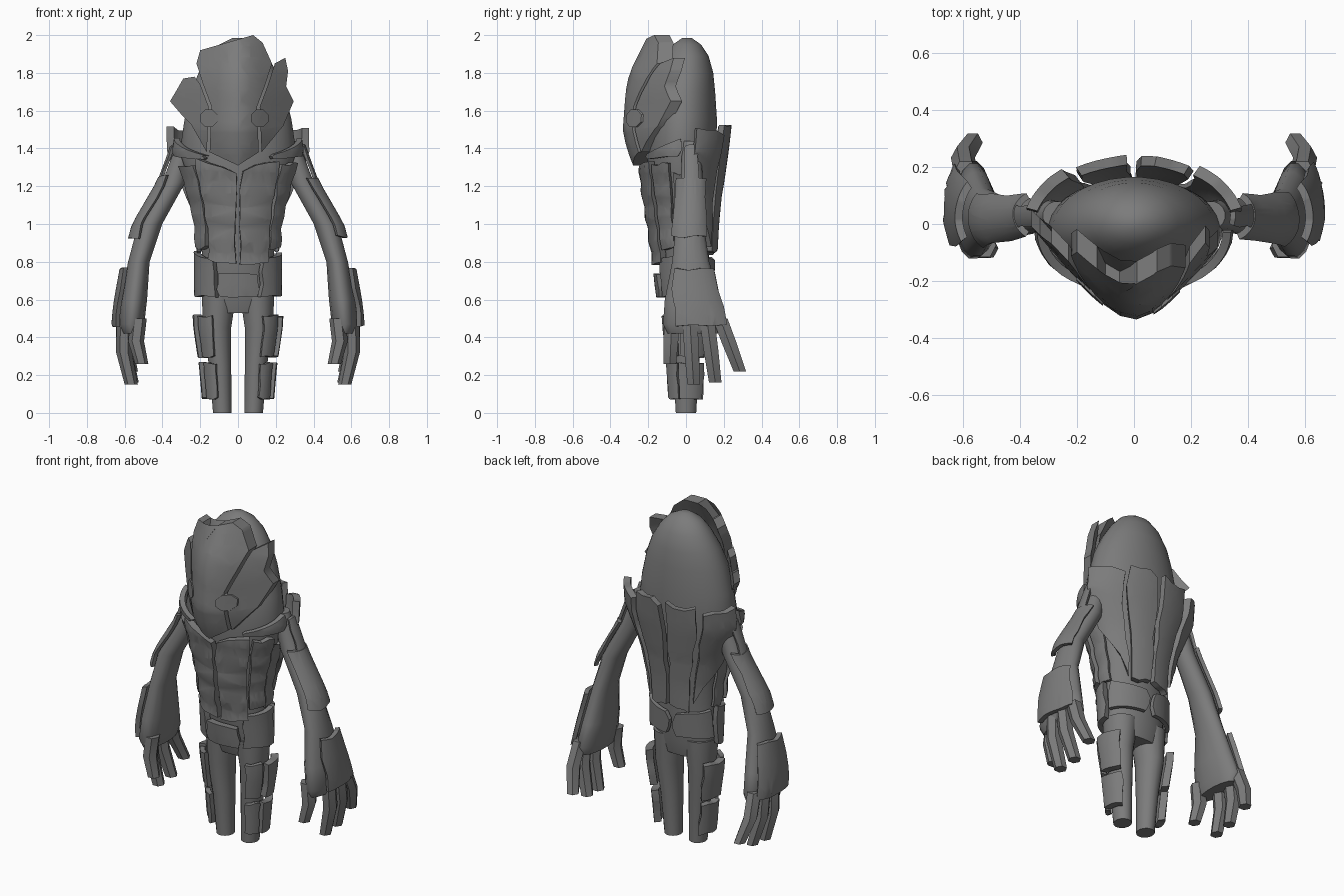
import bpy, bmesh, math, random

random.seed(7)

cube = bpy.data.objects.get("Cube")
if cube:
    bpy.data.objects.remove(cube)

grey = (0.2, 0.2, 0.2, 1)
stone = bpy.data.materials.new("dark grey stone")
stone.use_nodes = True
stone.diffuse_color = grey
stone.node_tree.nodes["Principled BSDF"].inputs["Base Color"].default_value = grey


def finish(name, bm, angle):
    bmesh.ops.recalc_face_normals(bm, faces=bm.faces)
    mesh = bpy.data.meshes.new(name)
    bm.to_mesh(mesh)
    bm.free()
    mesh.materials.append(stone)
    obj = bpy.data.objects.new(name, mesh)
    bpy.context.collection.objects.link(obj)
    bpy.ops.object.select_all(action='DESELECT')
    obj.select_set(True)
    bpy.context.view_layer.objects.active = obj
    bpy.ops.object.shade_smooth_by_angle(angle=math.radians(angle))


def interpolate(rows, z):
    """Blend between rows that start with a rising height."""
    z = min(max(z, rows[0][0]), rows[-1][0])
    for a, b in zip(rows, rows[1:]):
        if z <= b[0]:
            t = (z - a[0]) / (b[0] - a[0])
            return [p + (q - p) * t for p, q in zip(a, b)]


def surface(rings, turn, z, off=0):
    """Point on a stack of ellipses (z, x, y, rx, ry); turn 0 is front, 90 is outward."""
    _, cx, cy, rx, ry = interpolate(rings, z)
    r = math.radians(turn)
    return (cx + (rx + off) * math.sin(r), cy - (ry + off) * math.cos(r), z)


def loft(name, rings, sides, s=1, angle=60):
    bm = bmesh.new()
    loops = []
    for ring in rings:
        pts = [surface(rings, 360 * (i + 0.5) / sides, ring[0]) for i in range(sides)]
        loops.append([bm.verts.new((s * x, y, z)) for x, y, z in pts])
    for a, b in zip(loops, loops[1:]):
        for i in range(sides):
            j = (i + 1) % sides
            bm.faces.new((a[i], a[j], b[j], b[i]))
    bm.faces.new(loops[0])
    bm.faces.new(loops[-1])
    finish(name, bm, angle)


def plate(name, outline, place, s=1):
    """Cut a flat outline into a grid, thicken it and bend it with place(u, v, outer)."""
    bm = bmesh.new()
    bm.faces.new([bm.verts.new((u, v, 0)) for u, v in outline])
    bmesh.ops.triangulate(bm, faces=bm.faces)
    for axis in (0, 1):
        vals = [p[axis] for p in outline]
        low, size = min(vals), max(vals) - min(vals)
        steps = max(1, round(size / 0.06))
        for i in range(1, steps):
            co, no = [0, 0, 0], [0, 0, 0]
            co[axis] = low + size * i / steps
            no[axis] = 1
            bmesh.ops.bisect_plane(bm, geom=bm.verts[:] + bm.edges[:] + bm.faces[:],
                                   plane_co=co, plane_no=no)
    new = bmesh.ops.extrude_face_region(bm, geom=bm.faces[:])["geom"]
    outer = {v for v in new if isinstance(v, bmesh.types.BMVert)}
    for v in bm.verts:
        x, y, z = place(v.co.x, v.co.y, v in outer)
        v.co = (s * x, y, z)
    finish(name, bm, 35)


def ragged(a0, a1, z0, z1, tilt, base_tilt):
    """Broken-edged panel between two turns and two heights; tilts raise the outer side."""
    tall = max(3, round((z1 - z0) / 0.1))
    border = [(i / 3, 0) for i in range(3)] + [(1, i / tall) for i in range(tall)]
    border += [(1 - u, 1 - v) for u, v in border]
    points = []
    for u, v in border:
        u += (0.5 - u) * random.uniform(0, 0.22)
        v += (0.5 - v) * random.uniform(0, 0.12)
        low, high = z0 + base_tilt * u, z1 + tilt * u
        points.append(((a0 + (a1 - a0) * u) / 100, low + (high - low) * v))
    return points


def wrap(name, rings, span, thick, s=1, tilt=0, base_tilt=0, flare=0, ripple=0):
    """Broken-edged plate wrapped round a loft; flare lifts its top, ripple waves it."""
    def place(u, v, outer):
        off = 0.01 + flare * max(0, v - 1.15) + ripple * math.sin(v * 50)
        return surface(rings, u * 100, v, off + (thick if outer else 0))
    plate(name, ragged(*span, tilt, base_tilt), place, s)


# Body: one domed shell from hips to crown (z, half width, front, back)
profile = [(.53, .17, -.08, .09), (.62, .19, -.11, .11), (.8, .19, -.13, .12),
           (1, .2, -.16, .13), (1.2, .25, -.19, .15), (1.38, .31, -.21, .16),
           (1.55, .285, -.2, .165), (1.7, .25, -.18, .155), (1.8, .21, -.15, .145),
           (1.89, .155, -.11, .12), (1.95, .1, -.07, .08), (1.985, .03, -.02, .03)]
body = [(z, 0, (f + b) / 2, w, (b - f) / 2) for z, w, f, b in profile]
loft("body", body, 32)

# Limbs as rings (z, x, y, rx, ry)
leg = [(0, .083, 0, .05, .055), (.25, .095, 0, .06, .07),
       (.45, .11, 0, .075, .09), (.64, .1, 0, .095, .105)]
arm = [(.42, .56, .05, .05, .15), (.47, .565, .05, .07, .175), (.6, .55, .035, .07, .15),
       (.8, .525, .025, .058, .1), (1, .465, .02, .065, .075),
       (1.22, .34, .03, .062, .06), (1.44, .27, .03, .05, .05)]

# Fingers: x and y at the knuckle, then x, y and z at the tip
fingers = {"thumb": (.525, -.075, .51, -.085, .26), "first_finger": (.6, .02, .565, .04, .15),
           "middle_finger": (.605, .11, .56, .155, .16), "last_finger": (.59, .18, .565, .285, .22)}


def finger(name, x, y, tx, ty, tz, s):
    middle = ((tz + .5) / 2, (x + tx) / 2 + .022, (y + ty) / 2, .042, .045)
    loft(name, [(tz, tx, ty, .035, .038), middle, (.5, x, y, .042, .046)], 6, s, 25)


for side, s in (("left_", 1), ("right_", -1)):
    loft(side + "leg", leg, 16, s)
    loft(side + "arm", arm, 16, s, 50)
    for name, joints in fingers.items():
        finger(side + name, *joints, s)

    # Torso armour
    wrap(side + "chest_plate", body, (1, 43, .78, 1.28), .04, s, tilt=.09, ripple=.005)
    wrap(side + "rib_plate", body, (44, 74, .86, 1.33), .035, s, ripple=.004)
    wrap(side + "flank_plate", body, (76, 108, .84, 1.28), .018, s, ripple=.004)
    wrap(side + "collar_plate", body, (28, 92, 1.34, 1.36), .03, s, tilt=.1, base_tilt=.02)
    wrap(side + "inner_back_plate", body, (179, 146, .83, 1.53), .035, s, flare=.09)
    wrap(side + "outer_back_plate", body, (144, 102, .86, 1.48), .04, s,
         tilt=.05, base_tilt=.3, flare=.14)

    # Belt
    wrap(side + "hip_plate", body, (30, 102, .61, .82), .032, s, tilt=.04)
    wrap(side + "back_belt", body, (104, 179, .67, .85), .025, s, tilt=-.04)

    # Limb armour
    for row, low, high in (("thigh", .29, .52), ("shin", .07, .27)):
        wrap(side + row + "_front_plate", leg, (12, 66, low, high), .028, s)
        wrap(side + row + "_side_plate", leg, (70, 145, low, high), .042, s)
    wrap(side + "upper_arm_plate", arm, (22, 150, .92, 1.26), .022, s)
    wrap(side + "shoulder_plate", arm, (58, 118, 1.22, 1.42), .018, s)
    wrap(side + "forearm_plate", arm, (50, 150, .45, .77), .027, s)

wrap("belt_buckle", body, (-30, 30, .61, .74), .04)

# Mask: plates bent to a keeled shield in front of the dome (z, y)
keel = [(1.31, -.28), (1.4, -.315), (1.5, -.335), (1.7, -.32), (1.8, -.3), (1.9, -.25), (2, -.2)]


def mask_place(thick, lift=0):
    def place(x, z, outer):
        y = interpolate(keel, z)[1] + 1.15 * (math.hypot(x, .1) - .1)
        return (x, y - lift if outer else y + thick, z)
    return place


# Shared seam between the face and the cheeks: half width and height, off centre
shift = -.02
seam = [(.13, 1.38), (.125, 1.5), (.12, 1.62), (.165, 1.74), (.2, 1.85)]
crown = [(.13, 1.96), (.08, 2), (.01, 1.98), (-.05, 1.88), (-.1, 1.87), (-.13, 1.94), (-.2, 1.92)]
right_edge = [(shift + w, z) for w, z in seam]
left_edge = [(shift - w, z) for w, z in reversed(seam)]
plate("mask_face", [(0, 1.31)] + right_edge + crown + left_edge, mask_place(.08))

# Cheeks: outer edge from the top down, the right one with an extra lobe
cheeks = (("left_", 1, 5, [(.25, 1.88), (.265, 1.81), (.255, 1.73), (.295, 1.65), (.24, 1.52)]),
          ("right_", -1, 4, [(.23, 1.78), (.29, 1.77), (.28, 1.67), (.33, 1.7), (.36, 1.65),
                             (.3, 1.58), (.25, 1.53)]))
for side, s, count, edge in cheeks:
    inner = [(s * shift + w + .015, z) for w, z in seam[:count]]
    outline = [(s * x, z) for x, z in inner + edge]
    plate(side + "mask_cheek", outline, mask_place(.06))

    # Eight-sided eye set over the seam
    turns = [math.pi * (i + .5) / 4 for i in range(8)]
    octagon = [(shift + s * .135 + .05 * math.cos(t), 1.56 + .05 * math.sin(t)) for t in turns]
    plate(side + "eye", octagon, mask_place(.07, .01))
